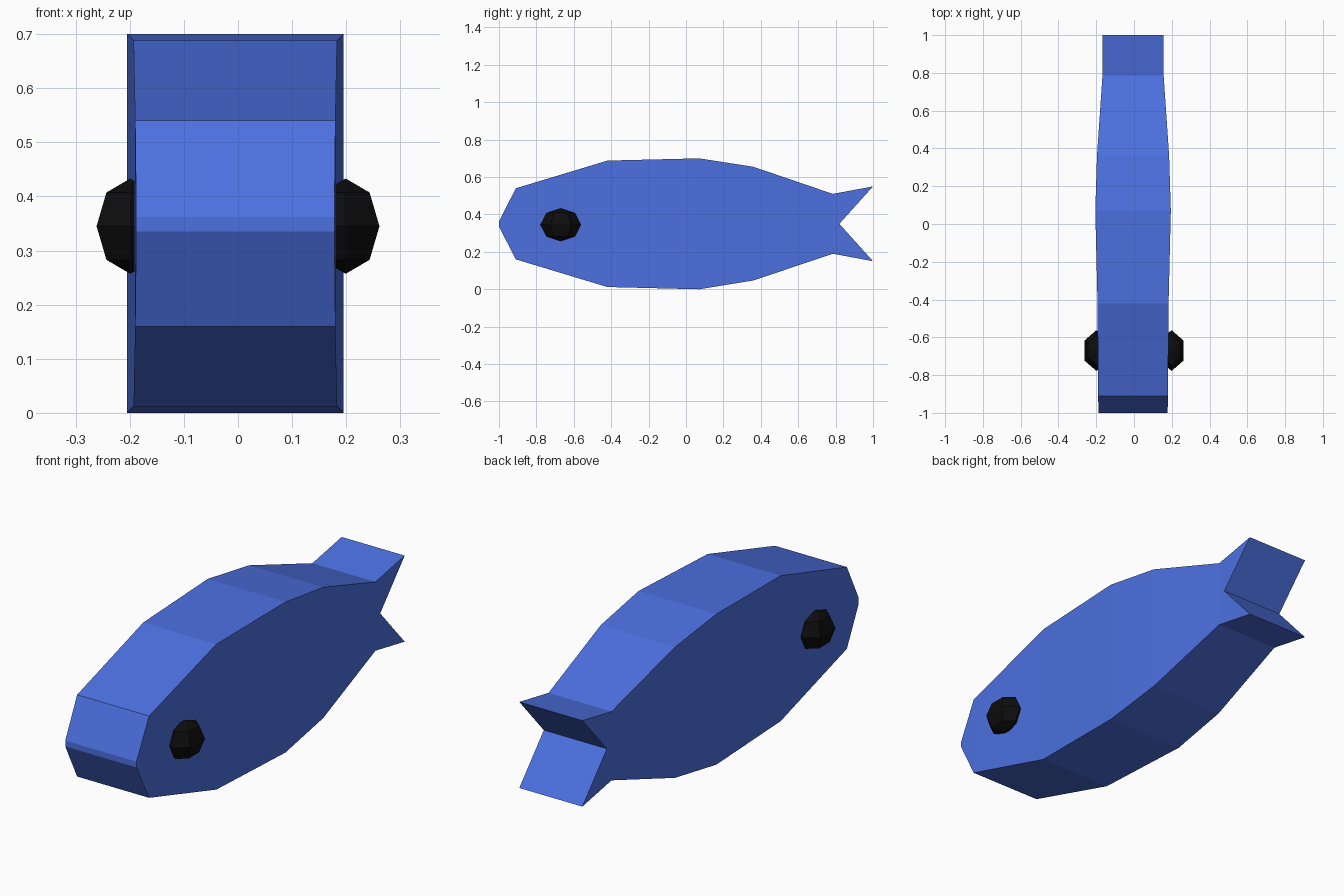
import bpy, bmesh
from math import sin, cos, pi
from mathutils import Vector

cube = bpy.data.objects.get("Cube")
if cube:
    bpy.data.objects.remove(cube, do_unlink=True)


def material(name, rgb):
    mat = bpy.data.materials.new(name)
    mat.use_nodes = True
    mat.diffuse_color = (*rgb, 1)
    bsdf = mat.node_tree.nodes["Principled BSDF"]
    bsdf.inputs["Base Color"].default_value = (*rgb, 1)
    return mat


def finish(name, bm, mat):
    bmesh.ops.recalc_face_normals(bm, faces=bm.faces)
    mesh = bpy.data.meshes.new(name)
    bm.to_mesh(mesh)
    bm.free()
    mesh.materials.append(mat)
    obj = bpy.data.objects.new(name, mesh)
    bpy.context.collection.objects.link(obj)
    return obj


blue = material("fish blue", (0.072, 0.162, 0.745))
black = material("eye black", (0.004, 0.004, 0.004))

# Body sections from nose to tail root: y, bottom, top, half width
SECTIONS = [
    (-1.0, 0.335, 0.362, 0.183),
    (-0.91, 0.16, 0.54, 0.185),
    (-0.42, 0.012, 0.688, 0.188),
    (0.07, 0.0, 0.7, 0.2),
    (0.36, 0.047, 0.655, 0.191),
    (0.785, 0.19, 0.51, 0.162),
]
MIDDLE = -0.005
bm = bmesh.new()


def pair(y, z, half):
    return [bm.verts.new((MIDDLE + s * half, y, z)) for s in (-1, 1)]


lows = [pair(y, lo, w) for y, lo, hi, w in SECTIONS]
highs = [pair(y, hi, w) for y, lo, hi, w in SECTIONS]

# Forked tail
tail_w = SECTIONS[-1][3]
notch = pair(0.82, 0.35, tail_w)
low_tip = pair(1.0, 0.15, tail_w)
high_tip = pair(1.0, 0.55, tail_w)

# Flanks, in strips between sections and triangles on the tail
for s in (0, 1):
    for i in range(len(SECTIONS) - 1):
        bm.faces.new((lows[i][s], lows[i + 1][s], highs[i + 1][s], highs[i][s]))
    bm.faces.new((lows[-1][s], notch[s], highs[-1][s]))
    bm.faces.new((lows[-1][s], low_tip[s], notch[s]))
    bm.faces.new((highs[-1][s], notch[s], high_tip[s]))

# Outer skin around the outline
outline = lows + [low_tip, notch, high_tip] + highs[::-1]
for a, b in zip(outline, outline[1:] + outline[:1]):
    bm.faces.new((a[0], a[1], b[1], b[0]))
finish("fish_body", bm, blue)

# Eyes: six-sided, four-band balls sunk into the flanks
for side, name in ((1, "left_eye"), (-1, "right_eye")):
    bm = bmesh.new()
    centre = Vector((side * 0.199, -0.67, 0.345))
    for k in range(5):
        lat = pi * k / 4 - pi / 2
        for j in range(6 if 0 < k < 4 else 1):
            turn = 2 * pi * j / 6
            bm.verts.new(centre + Vector((
                0.072 * cos(lat) * sin(turn),
                0.108 * cos(lat) * cos(turn),
                0.088 * sin(lat))))
    bmesh.ops.convex_hull(bm, input=bm.verts)
    finish(name, bm, black)
